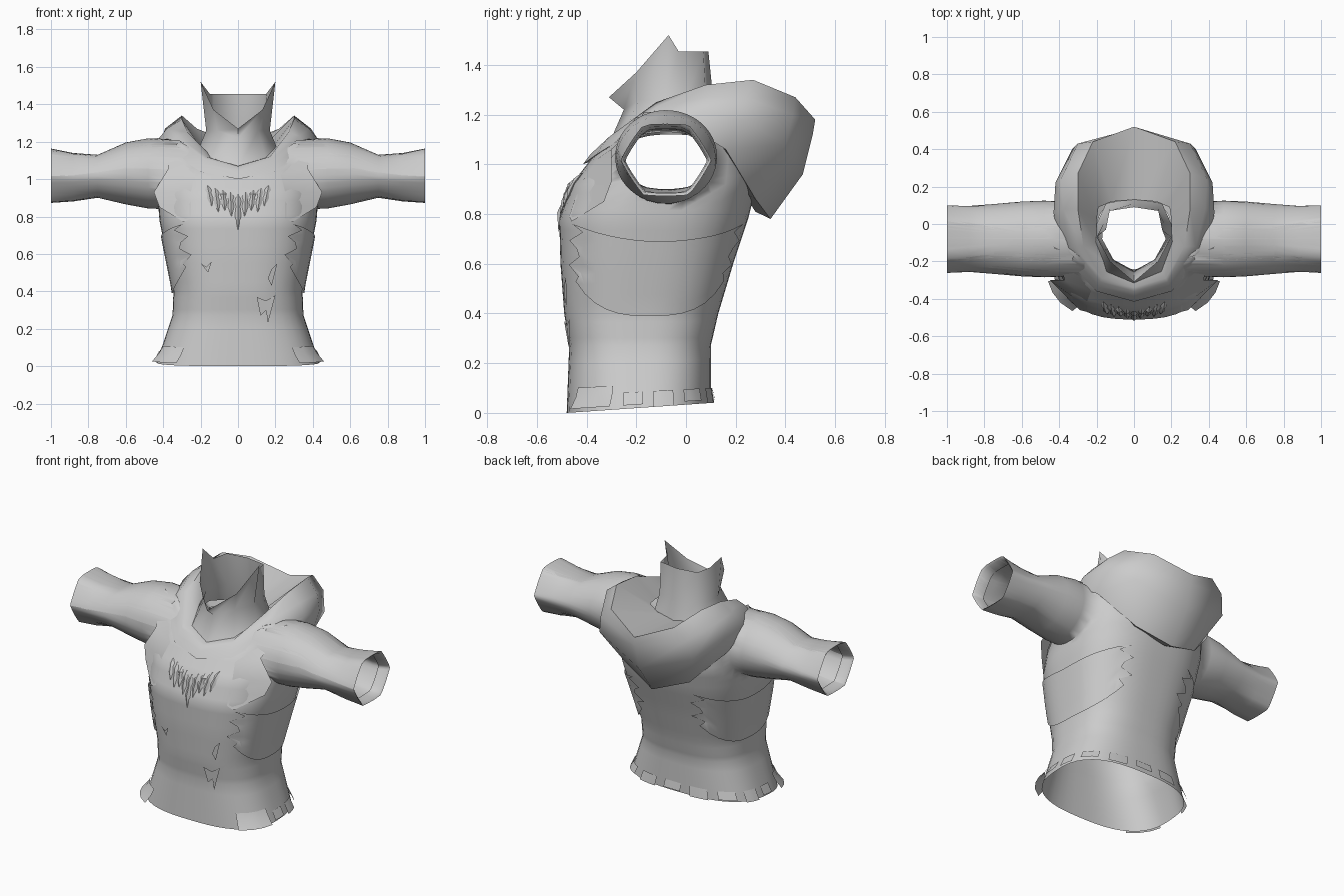
import bpy, bmesh, math
from math import sin, cos, pi, radians
from mathutils import Vector

cube = bpy.data.objects.get("Cube")
if cube:
    bpy.data.objects.remove(cube)

cloth = bpy.data.materials.new("grey cloth")
cloth.use_nodes = True
GREY = (0.6, 0.6, 0.6, 1)
cloth.diffuse_color = GREY
cloth.node_tree.nodes["Principled BSDF"].inputs["Base Color"].default_value = GREY


def finish(name, bm, angle=70):
    bmesh.ops.recalc_face_normals(bm, faces=bm.faces)
    me = bpy.data.meshes.new(name)
    bm.to_mesh(me)
    bm.free()
    ob = bpy.data.objects.new(name, me)
    bpy.context.collection.objects.link(ob)
    me.materials.append(cloth)
    bpy.ops.object.select_all(action='DESELECT')
    ob.select_set(True)
    bpy.context.view_layer.objects.active = ob
    bpy.ops.object.shade_smooth_by_angle(angle=radians(angle))


def grid(bm, rows, closed):
    vs = [[bm.verts.new(p) for p in r] for r in rows]
    n = len(rows[0])
    for a, b in zip(vs, vs[1:]):
        for i in range(n if closed else n - 1):
            j = (i + 1) % n
            bm.faces.new((a[i], a[j], b[j], b[i]))


def mirrored_loft(name, rows):
    # each row is a half ring running from front centre to back centre
    bm = bmesh.new()
    full = [r + [(-x, y, z) for x, y, z in r[-2:0:-1]] for r in rows]
    grid(bm, full, True)
    finish(name, bm)


# Torso sections: height, half width, front y, back y
SECTIONS = [(0, .435, -.48, .10), (.27, .35, -.47, .10), (.40, .345, -.49, .13),
            (.60, .385, -.505, .19), (.78, .42, -.51, .25), (.92, .43, -.46, .285),
            (1.05, .425, -.36, .28), (1.15, .41, -.28, .24), (1.21, .37, -.24, .17),
            (1.19, .2, -.25, .13)]
POWER = 2.7


def section(z):
    for a, b in zip(SECTIONS, SECTIONS[1:]):
        if z <= b[0]:
            t = (z - a[0]) / (b[0] - a[0])
            return [p + (q - p) * t for p, q in zip(a, b)]


def surf(theta, sec, off=0.0):
    z, hw, yf, yb = sec
    s, c = sin(theta), cos(theta)
    k = (abs(s) ** POWER + abs(c) ** POWER) ** (-1 / POWER)
    cy, h = (yf + yb) / 2, (yb - yf) / 2
    x, y = (hw + off) * s * k, cy - (h + off) * c * k
    hem_rise = .04 * (y - yf) / (yb - yf) * max(0, 1 - z / .3)
    neck_dip = .9 * max(0, z - 1.05) * max(0, 1 - (x / .3) ** 2)
    return Vector((x, y, z + hem_rise - neck_dip))


def front_y(x, z, off=.008):
    _, hw, yf, yb = section(z)
    h = (yb - yf) / 2
    return (yf + yb) / 2 - h * (1 - abs(x / hw) ** POWER) ** (1 / POWER) - off


# Torso shell with the sleeves pulled out of its armholes
N = 48
STEPS = 4
ARM_Y, ARM_Z = -.08, 1.025
# x (0 keeps the armhole edge in place), y radius, z centre, z radius, hexagon amount
SLEEVE = [(0, .2, 1.025, .185, 0), (.48, .205, 1.03, .188, 0), (.60, .20, 1.03, .168, .1),
          (.75, .187, 1.015, .12, .3), (.88, .18, 1.01, .143, .7), (1.0, .183, 1.018, .163, .8),
          (.99, .172, 1.018, .15, .8), (.93, .165, 1.015, .143, .8)]
bm = bmesh.new()
rows = []
for a, b in zip(SECTIONS, SECTIONS[1:]):
    for s in range(STEPS):
        sec = [p + (q - p) * s / STEPS for p, q in zip(a, b)]
        rows.append([surf(2 * pi * i / N, sec) for i in range(N)])
rows.append([surf(2 * pi * i / N, SECTIONS[-1]) for i in range(N)])
grid(bm, rows, True)


def in_armhole(p, scale=1):
    r = ((p.y - ARM_Y) / .2) ** 2 + ((p.z - ARM_Z) / .18) ** 2
    return abs(p.x) > .24 and r < scale


holes = [f for f in bm.faces if in_armhole(f.calc_center_median())]
bmesh.ops.delete(bm, geom=holes, context='FACES')
rim = [e for e in bm.edges if e.is_boundary and all(in_armhole(v.co, 2.2) for v in e.verts)]
for x, ry, zc, rz, hexa in SLEEVE:
    if x:
        new = bmesh.ops.extrude_edge_only(bm, edges=rim)["geom"]
        rim = [g for g in new if isinstance(g, bmesh.types.BMEdge)]
    for v in {v for e in rim for v in e.verts}:
        a = math.atan2((v.co.z - ARM_Z) / .9, v.co.y - ARM_Y)
        flat = cos(pi / 6) / cos((a % (pi / 3)) - pi / 6)
        r = 1 + (flat - 1) * hexa
        v.co = (math.copysign(x or abs(v.co.x), v.co.x), ARM_Y + ry * r * cos(a), zc + rz * r * sin(a))
finish("torso_and_sleeves", bm)

# Raised collar with two points and a front notch
mirrored_loft("collar", [
    [(0, -.32, 1.06), (.15, -.26, 1.10), (.22, -.1, 1.14), (.2, 0, 1.16), (.15, .11, 1.14), (0, .14, 1.1)],
    [(0, -.25, 1.22), (.11, -.19, 1.26), (.17, -.08, 1.26), (.165, 0, 1.26), (.13, .08, 1.26), (0, .11, 1.26)],
    [(0, -.31, 1.27), (.13, -.2, 1.37), (.2, -.07, 1.52), (.15, -.03, 1.455), (.13, .07, 1.455), (0, .09, 1.455)]])

# Lowered hood: underside, lower edge, fold, rim, inside
lower = [(0, -.415, 1.0), (.2, -.36, 1.04), (.36, -.2, 1.14), (.42, 0, 1.16),
         (.41, .16, 1.06), (.22, .28, .86), (0, .34, .78)]
mirrored_loft("hood", [
    [(x * .9, y * .82, z + .03) for x, y, z in lower],
    lower,
    [(0, -.385, 1.04), (.19, -.335, 1.08), (.36, -.14, 1.19), (.43, .06, 1.21),
     (.42, .22, 1.18), (.33, .40, 1.08), (0, .47, .96)],
    [(0, -.36, 1.06), (.18, -.31, 1.11), (.33, -.12, 1.23), (.38, .08, 1.27),
     (.39, .24, 1.27), (.30, .43, 1.2), (0, .51, 1.12)],
    [(0, -.34, 1.07), (.17, -.29, 1.12), (.27, -.12, 1.25), (.30, .08, 1.32),
     (.30, .27, 1.34), (.22, .44, 1.27), (0, .52, 1.18)],
    [(0, -.27, 1.07), (.13, -.22, 1.11), (.2, -.1, 1.17), (.2, .02, 1.18),
     (.19, .09, 1.18), (.12, .12, 1.16), (0, .13, 1.14)]])

for side, label in ((1, "left"), (-1, "right")):
    # Torn side patch wrapped around the ribs
    bm = bmesh.new()
    rows = []
    for r in range(8):
        v = r / 7
        jag = .11 * sin(2.3 * r)
        row = []
        for i in range(15):
            u = i / 14
            th = radians(42 + 108 * u) + jag * ((u < .05) - (u > .95))
            bottom = .39 + .14 * abs(2 * u - 1) ** 3
            top = .69 + .07 * abs(2 * u - 1) ** 2
            row.append(surf(th * side, section(bottom + (top - bottom) * v), .009))
        rows.append(row)
    grid(bm, rows, False)
    finish(label + "_side_patch", bm)

    # Vest edge overlapping the front of the shoulder
    bm = bmesh.new()
    inner = [(.25, .79), (.25, .86), (.25, .94), (.23, 1.02)]
    outer = [(.29, -.46, .77), (.42, -.33, .85), (.45, -.30, .93), (.37, -.30, 1.06), (.43, -.12, 1.22)]
    grid(bm, [[(side * x, front_y(x, z, .001), z) for x, z in inner] + [(side * .28, -.2, 1.16)],
              [(side * x, y, z) for x, y, z in outer]], False)
    finish(label + "_vest_edge", bm)

    # Flared hem corner
    bm = bmesh.new()
    grid(bm, [[surf(side * radians(d), section(z), off) for d in (40, 50, 60, 70)]
              for z, off in ((.10, .006), (.06, .016), (.015, .04))], False)
    finish(label + "_hem_corner", bm)

# Hem tabs around the sides and back
bm = bmesh.new()
for k in range(9):
    start = radians(78 + k * 23)
    low = .0 if k % 2 else .015
    grid(bm, [[surf(start + radians(5 * i), section(z), off) for i in range(4)]
              for z, off in ((.07, .006), (low, .016))], False)
finish("hem_tabs", bm)

# Torn scraps lying on the belly
bm = bmesh.new()
for scrap in ([(.10, .37), (.12, .27), (.15, .30), (.16, .23), (.2, .38), (.15, .35)],
              [(.16, .47), (.18, .43), (.21, .55), (.18, .52)],
              [(-.2, .55), (-.16, .5), (-.14, .56), (-.17, .53)]):
    bm.faces.new([bm.verts.new((x, front_y(x, z, .009), z)) for x, z in scrap])
finish("belly_scraps", bm)

# Necklace of claws fanned over the chest
bm = bmesh.new()
for i in range(-4, 5):
    x = i * .041
    top = .92 + .045 * abs(i / 4)
    length = .19 if i == 0 else .11 + .02 * (i % 2)
    drift = -i * .006
    rows = []
    for t, w in [(0, .004), (.2, .018), (.35, .011), (.6, .017), (1, .001)]:
        cx, z = x + drift * t, top - length * t
        y = front_y(cx, z, .004)
        rows.append([(cx + w * cos(a), y - .8 * w * sin(a), z) for a in (0, pi / 2, pi, 3 * pi / 2)])
    grid(bm, rows, True)
finish("claw_necklace", bm, 40)
